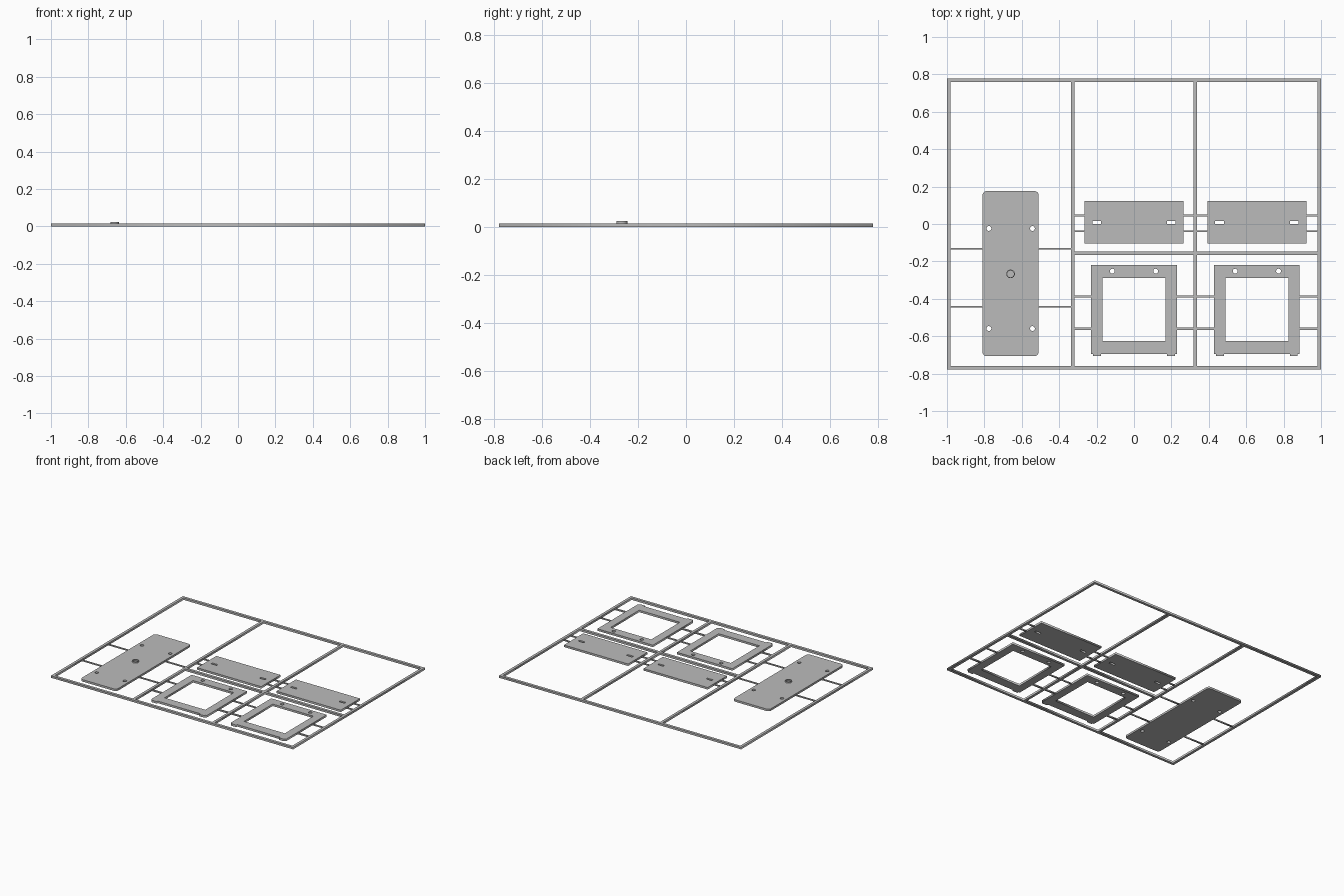
import bpy, bmesh, math

cube = bpy.data.objects.get("Cube")
if cube:
    bpy.data.objects.remove(cube, do_unlink=True)

grey = bpy.data.materials.new("plain grey")
grey.use_nodes = True
COLOR = (0.5, 0.5, 0.5, 1)
grey.diffuse_color = COLOR
grey.node_tree.nodes["Principled BSDF"].inputs["Base Color"].default_value = COLOR

THICK = 0.015
HALF_Y = 0.778   # half depth of the outer frame
BAR = 0.02       # frame bar width
DIV = 0.328      # x of the two dividers
CROSS_Y = -0.157 # y of the cross bar
BAY = 0.657      # spacing of the bays


def rect(x0, x1, y0, y1):
    return [(x0, y0), (x1, y0), (x1, y1), (x0, y1)]


def box(cx, cy, w, h):
    return rect(cx - w / 2, cx + w / 2, cy - h / 2, cy + h / 2)


def circle(cx, cy, r, n=24):
    return [(cx + r * math.cos(i * math.tau / n), cy + r * math.sin(i * math.tau / n))
            for i in range(n)]


def rounded(x0, x1, y0, y1, r, n=6):
    pts = []
    corners = [(x1 - r, y1 - r), (x0 + r, y1 - r), (x0 + r, y0 + r), (x1 - r, y0 + r)]
    for k, (cx, cy) in enumerate(corners):
        for i in range(n + 1):
            a = (k + i / n) * math.pi / 2
            pts.append((cx + r * math.cos(a), cy + r * math.sin(a)))
    return pts


def sheet(name, loops, z0=0.0, z1=THICK):
    """Extrude an outline, with any further loops cut out as holes."""
    curve = bpy.data.curves.new(name + " outline", "CURVE")
    curve.dimensions = "2D"
    curve.fill_mode = "BOTH"
    curve.extrude = (z1 - z0) / 2
    for loop in loops:
        s = curve.splines.new("POLY")
        s.points.add(len(loop) - 1)
        for p, (x, y) in zip(s.points, loop):
            p.co = (x, y, 0, 1)
        s.use_cyclic_u = True
    temp = bpy.data.objects.new(name + " outline", curve)
    bpy.context.collection.objects.link(temp)
    deps = bpy.context.evaluated_depsgraph_get()
    mesh = bpy.data.meshes.new_from_object(temp.evaluated_get(deps))
    bpy.data.objects.remove(temp, do_unlink=True)
    bm = bmesh.new()
    bm.from_mesh(mesh)
    bmesh.ops.remove_doubles(bm, verts=bm.verts, dist=1e-5)
    bmesh.ops.translate(bm, verts=bm.verts, vec=(0, 0, (z0 + z1) / 2))
    bmesh.ops.recalc_face_normals(bm, faces=bm.faces)
    bm.to_mesh(mesh)
    bm.free()
    mesh.name = name
    mesh.materials.clear()
    mesh.materials.append(grey)
    obj = bpy.data.objects.new(name, mesh)
    bpy.context.collection.objects.link(obj)
    return obj


def runners(name, ys, spans, width=0.009):
    """Thin rods joining the parts to the frame."""
    for i, y in enumerate(ys):
        for j, (x0, x1) in enumerate(spans):
            sheet(f"{name}_{i}_{j}", [box((x0 + x1) / 2, y, x1 - x0, width)], 0.003, 0.012)


# Outer frame with its five windows
h = BAR / 2
top, low = HALF_Y - BAR, -HALF_Y + BAR
windows = [rect(-1 + BAR, -DIV - h, low, top)]
for x0, x1 in ((-DIV + h, DIV - h), (DIV + h, 1 - BAR)):
    windows += [rect(x0, x1, low, CROSS_Y - h), rect(x0, x1, CROSS_Y + h, top)]
sheet("outer_frame", [rect(-1, 1, -HALF_Y, HALF_Y)] + windows)

# Long rounded base plate with four holes and a raised ring
holes = [circle(x, y, 0.013) for x in (-0.776, -0.543) for y in (-0.024, -0.559)]
sheet("base_plate", [rounded(-0.81, -0.51, -0.706, 0.176, 0.022)] + holes)
sheet("raised_ring", [circle(-0.66, -0.267, 0.023), circle(-0.66, -0.267, 0.018)],
      THICK, 0.025)
runners("base_runner", (-0.132, -0.442), ((-0.985, -0.805), (-0.515, -0.333)))

for side, cx in (("middle", 0), ("left", BAY)):
    edges = (cx - DIV + 0.005, cx + DIV - 0.005)

    # Slotted panel
    slots = [box(cx + s * 0.2, 0.008, 0.046, 0.016) for s in (-1, 1)]
    sheet(f"{side}_slotted_panel", [box(cx, 0.009, 0.53, 0.228)] + slots)
    runners(f"{side}_panel_runner", (0.045, -0.038),
            ((edges[0], cx - 0.26), (cx + 0.26, edges[1])))

    # Open support frame with two feet
    w, base, foot = 0.229, -0.696, -0.707
    outline = [(cx - w, base), (cx - 0.218, base), (cx - 0.218, foot),
               (cx - 0.176, foot), (cx - 0.176, base), (cx + 0.176, base),
               (cx + 0.176, foot), (cx + 0.218, foot), (cx + 0.218, base),
               (cx + w, base), (cx + w, -0.22), (cx - w, -0.22)]
    opening = rect(cx - 0.168, cx + 0.168, -0.626, -0.289)
    pins = [circle(cx + s * 0.116, -0.252, 0.013) for s in (-1, 1)]
    sheet(f"{side}_support_frame", [outline, opening] + pins)
    spans = ((edges[0], cx - w + 0.005), (cx + w - 0.005, edges[1]))
    runners(f"{side}_upper_runner", (-0.388,), spans)
    runners(f"{side}_lower_runner", (-0.561,), spans, 0.013)
